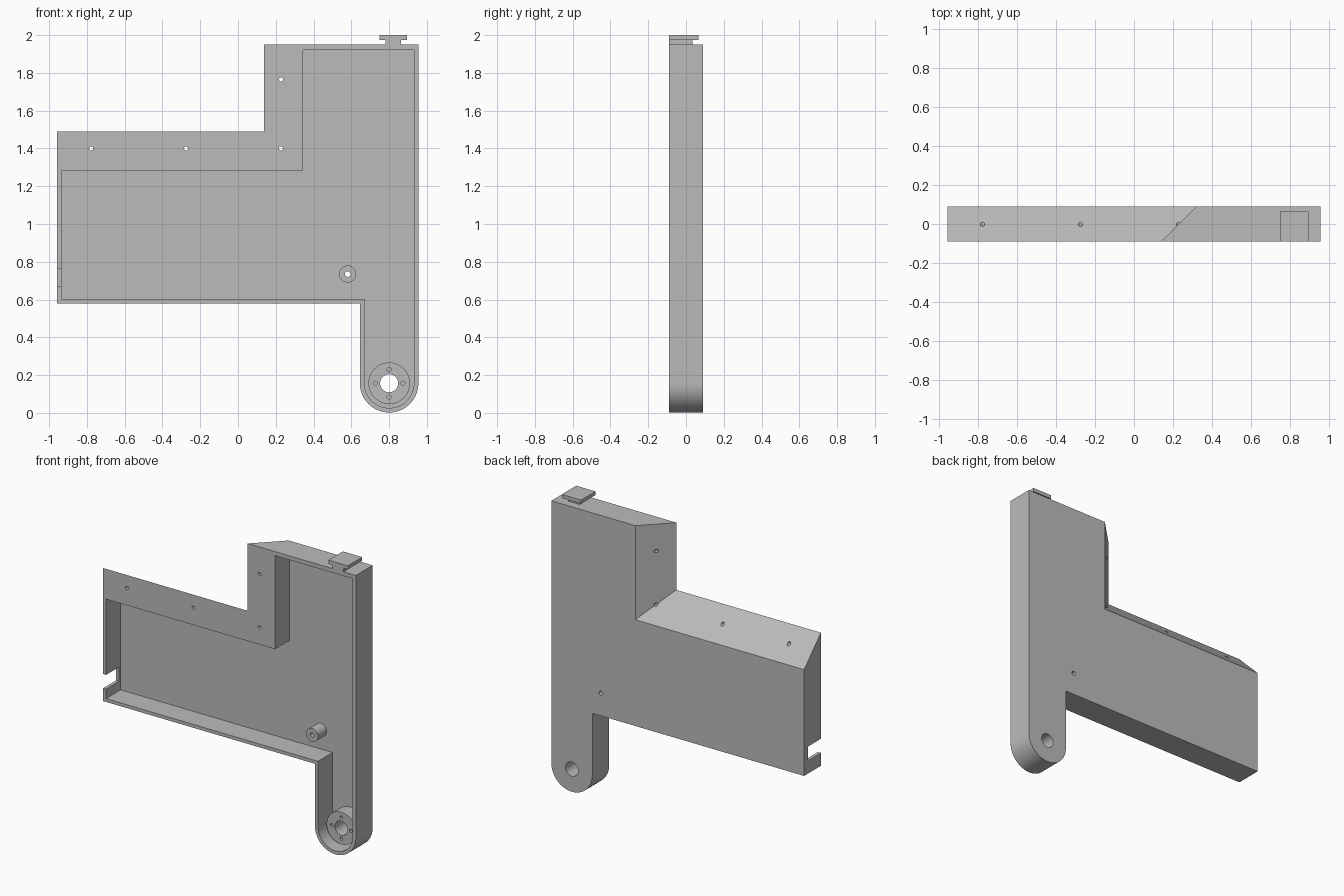
import bpy, bmesh
from math import cos, sin, pi

if "Cube" in bpy.data.objects:
    bpy.data.objects.remove(bpy.data.objects["Cube"], do_unlink=True)

grey = bpy.data.materials.new("plain grey")
grey.use_nodes = True
COLOUR = (0.5, 0.5, 0.5, 1)
grey.diffuse_color = COLOUR
grey.node_tree.nodes["Principled BSDF"].inputs["Base Color"].default_value = COLOUR

FRONT, BACK, FLOOR = -0.091, 0.091, 0.066
PIVOT = (0.8, 0.157)
PEG = (0.58, 0.735)


def loft(name, front, back, y0, y1):
    """Solid between two matching x-z outlines."""
    bm = bmesh.new()
    a = [bm.verts.new((x, y0, z)) for x, z in front]
    b = [bm.verts.new((x, y1, z)) for x, z in back]
    bm.faces.new(a)
    bm.faces.new(b[::-1])
    for i in range(len(a)):
        j = (i + 1) % len(a)
        bm.faces.new((a[j], a[i], b[i], b[j]))
    bmesh.ops.recalc_face_normals(bm, faces=bm.faces)
    mesh = bpy.data.meshes.new(name)
    bm.to_mesh(mesh)
    bm.free()
    mesh.materials.append(grey)
    ob = bpy.data.objects.new(name, mesh)
    bpy.context.collection.objects.link(ob)
    return ob


def prism(name, outline, y0, y1):
    return loft(name, outline, outline, y0, y1)


def box(name, x0, x1, y0, y1, z0, z1):
    return prism(name, [(x0, z0), (x1, z0), (x1, z1), (x0, z1)], y0, y1)


def arc(centre, r, start, end, n):
    return [(centre[0] + r * cos(start + (end - start) * i / n),
             centre[1] + r * sin(start + (end - start) * i / n)) for i in range(n + 1)]


def rod(name, centre, r, y0, y1, n=24):
    return prism(name, arc(centre, r, 0, 2 * pi, n)[:-1], y0, y1)


def cut(target, cutter):
    cutter.hide_render = True
    mod = target.modifiers.new("cut", 'BOOLEAN')
    mod.operation, mod.solver, mod.object = 'DIFFERENCE', 'EXACT', cutter
    bpy.context.view_layer.objects.active = target
    bpy.ops.object.modifier_apply(modifier=mod.name)


def outline(left, bottom, r, right, top, step_x, step_z):
    """L-shaped plate with a round-ended leg."""
    return ([(left, bottom), (PIVOT[0] - r, bottom)]
            + arc(PIVOT, r, pi, 2 * pi, 32)
            + [(right, top), (step_x, top), (step_x, step_z), (left, step_z)])


# Housing: the stepped edges slope at 45 degrees towards the back
R = 0.155
housing = loft("housing",
               outline(-0.957, 0.58, R, PIVOT[0] + R, 1.95, 0.137, 1.49),
               outline(-0.957, 0.58, R, PIVOT[0] + R, 1.95, 0.32, 1.307),
               FRONT, BACK)

# Open cavity and cable notch in the left wall
cutters = [
    prism("cavity_cutter", outline(-0.934, 0.603, 0.131, PIVOT[0] + 0.131, 1.922, 0.345, 1.283),
          FRONT - 0.1, FLOOR),
    box("notch_cutter", -1.0, -0.92, FRONT - 0.1, 0.05, 0.668, 0.765),
]
# Screw holes through the sloped rim
for i, p in enumerate([(-0.777, 1.4), (-0.275, 1.4), (0.227, 1.4), (0.227, 1.765)]):
    cutters.append(rod(f"rim_hole_cutter_{i}", p, 0.011, -0.3, 0.3, 12))

# Bosses standing on the cavity floor
peg = rod("peg_boss", PEG, 0.045, -0.028, FLOOR + 0.01, 32)
hub = rod("pivot_boss", PIVOT, 0.11, -0.028, FLOOR + 0.01, 48)
peg_hole = rod("peg_hole_cutter", PEG, 0.015, -0.3, 0.3, 16)
hub_hole = rod("pivot_hole_cutter", PIVOT, 0.048, -0.3, 0.3, 32)
cutters += [peg_hole, hub_hole]
for c in cutters:
    cut(housing, c)
cut(peg, peg_hole)
cut(hub, hub_hole)
for i, p in enumerate(arc(PIVOT, 0.073, 0, 1.5 * pi, 3)):
    c = rod(f"small_hole_cutter_{i}", p, 0.011, -0.3, 0.05, 12)
    cut(hub, c)
    cutters.append(c)
for c in cutters:
    bpy.data.objects.remove(c, do_unlink=True)

# T-shaped slide tab on top
neck = box("tab_neck", 0.78, 0.863, FRONT, 0.035, 1.945, 1.976)
plate = box("tab_plate", 0.748, 0.894, FRONT, 0.065, 1.975, 2.0)

# Smooth round walls, sharp edges
bpy.ops.object.select_all(action='DESELECT')
for ob in (housing, peg, hub, neck, plate):
    ob.select_set(True)
bpy.context.view_layer.objects.active = housing
bpy.ops.object.shade_smooth_by_angle(angle=pi / 6 + 0.02)
